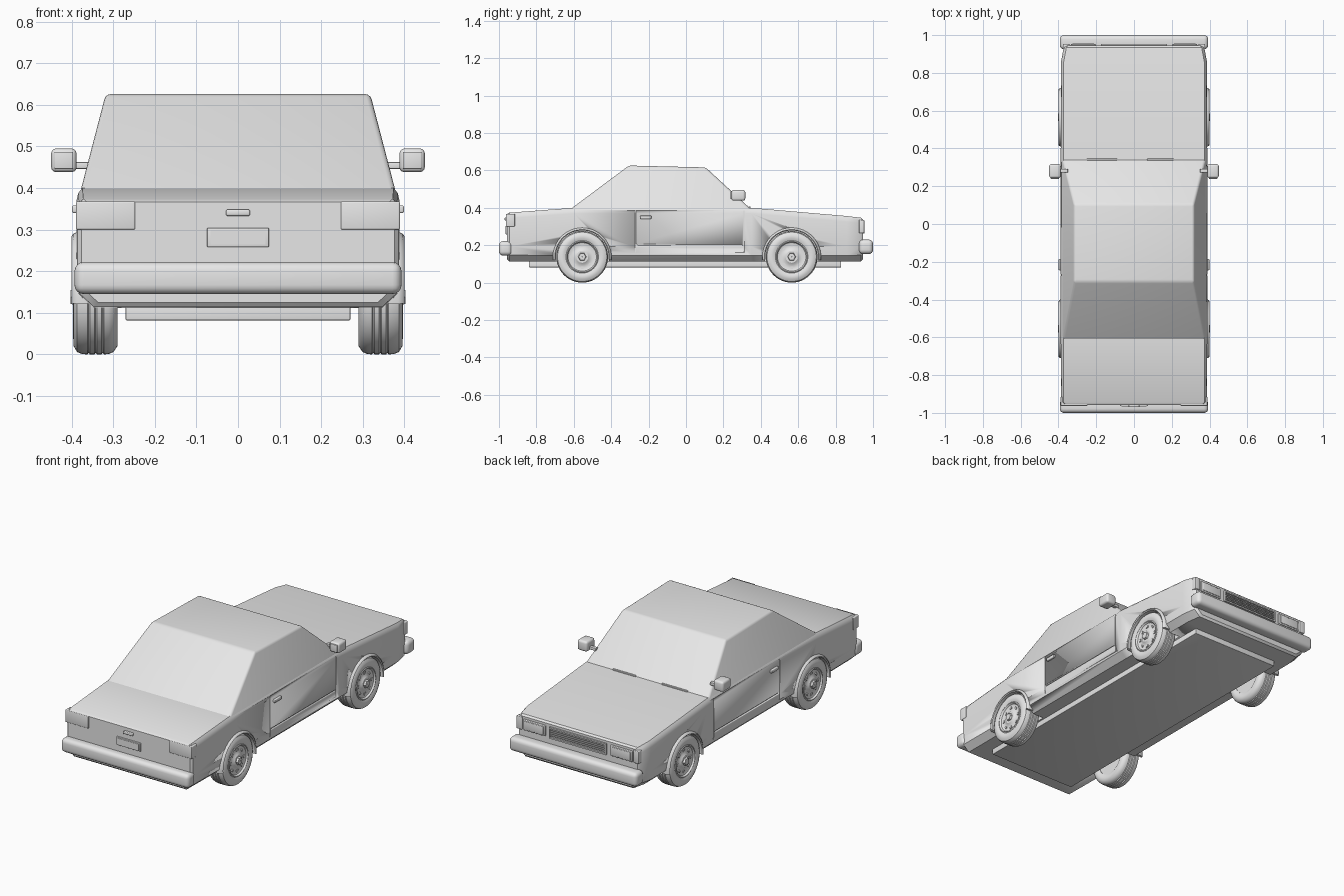
import bpy, bmesh
from math import pi, cos, sin, radians
from mathutils import Matrix

cube = bpy.data.objects.get("Cube")
if cube:
    bpy.data.objects.remove(cube, do_unlink=True)

grey = bpy.data.materials.new("plain_grey")
grey.use_nodes = True
colour = (0.8, 0.8, 0.8, 1)
grey.diffuse_color = colour
grey.node_tree.nodes["Principled BSDF"].inputs["Base Color"].default_value = colour


def finish(name, bm, mirror=False, loc=(0, 0, 0)):
    bmesh.ops.recalc_face_normals(bm, faces=bm.faces[:])
    mesh = bpy.data.meshes.new(name)
    bm.to_mesh(mesh)
    bm.free()
    mesh.materials.append(grey)
    obj = bpy.data.objects.new(name, mesh)
    bpy.context.collection.objects.link(obj)
    obj.location = loc
    bpy.ops.object.select_all(action='DESELECT')
    obj.select_set(True)
    bpy.context.view_layer.objects.active = obj
    bpy.ops.object.shade_smooth_by_angle(angle=radians(35))
    if mirror:
        obj.modifiers.new("Mirror", 'MIRROR').use_mirror_merge = False
    return obj


def add_box(bm, x0, x1, y0, y1, z0, z1):
    centre = Matrix.Translation(((x0 + x1) / 2, (y0 + y1) / 2, (z0 + z1) / 2))
    size = Matrix.Diagonal((abs(x1 - x0), abs(y1 - y0), abs(z1 - z0), 1))
    bmesh.ops.create_cube(bm, size=1, matrix=centre @ size)


def box(name, xs, ys, zs, bevel=0.0, mirror=False, segments=3):
    bm = bmesh.new()
    add_box(bm, *xs, *ys, *zs)
    if bevel:
        bmesh.ops.bevel(bm, geom=bm.edges[:], offset=bevel, segments=segments,
                        profile=0.5, affect='EDGES')
    return finish(name, bm, mirror)


def loft(rings, closed=False):
    bm = bmesh.new()
    loops = [[bm.verts.new(p) for p in ring] for ring in rings]
    n = len(loops[0])
    pairs = list(zip(loops, loops[1:]))
    if closed:
        pairs.append((loops[-1], loops[0]))
    else:
        bm.faces.new(loops[0])
        bm.faces.new(loops[-1])
    for a, b in pairs:
        for i in range(n):
            j = (i + 1) % n
            bm.faces.new((a[i], a[j], b[j], b[i]))
    return bm


def lathe(name, profile, loc, steps=48, start=0.0, sweep=2 * pi):
    # Turn a closed (x, radius) outline about the axle
    full = sweep > 6.28
    count = steps if full else steps + 1
    angles = [start + sweep * i / steps for i in range(count)]
    rings = [[(x, r * cos(a), r * sin(a)) for x, r in profile] for a in angles]
    return finish(name, loft(rings, full), True, loc)


# Lower body: shell lofted along its length
def section(y, top, w, bottom):
    half = [(w - 0.04, bottom), (w - 0.004, bottom + 0.033), (w, bottom + 0.08),
            (w, top - 0.03), (w - 0.004, top - 0.012), (w - 0.014, top)]
    return [(x, y, z) for x, z in half] + [(-x, y, z) for x, z in reversed(half)]


stations = [(-0.957, 0.366, 0.376, 0.125), (-0.945, 0.374, 0.386, 0.114),
            (-0.6, 0.40, 0.388, 0.112), (0.35, 0.40, 0.388, 0.112),
            (0.86, 0.356, 0.386, 0.112), (0.935, 0.347, 0.372, 0.114),
            (0.945, 0.338, 0.364, 0.125)]
body = finish("body_shell", loft([section(*s) for s in stations]))

# Wheel wells and door seams cut from the body
AXLES = {"nose": 0.565, "tail": -0.555}
HUB_Z = 0.138
bm = bmesh.new()
for s in (-1, 1):
    for y in AXLES.values():
        place = Matrix.Translation((s * 0.39, y, HUB_Z)) @ Matrix.Rotation(pi / 2, 4, 'Y')
        bmesh.ops.create_cone(bm, cap_ends=True, segments=48, radius1=0.145,
                              radius2=0.145, depth=0.22, matrix=place)
    for y in (-0.27, 0.31):
        add_box(bm, s * 0.382, s * 0.41, y - 0.002, y + 0.002, 0.16, 0.385)
    add_box(bm, s * 0.382, s * 0.41, -0.26, 0.30, 0.198, 0.204)
cutter = finish("body_cutter", bm)
cutter.hide_render = True
cutter.display_type = 'WIRE'
cut = body.modifiers.new("Cut", 'BOOLEAN')
cut.operation = 'DIFFERENCE'
cut.solver = 'EXACT'
cut.object = cutter
# Bake the cut so that the helper can go
bpy.context.view_layer.objects.active = body
bpy.ops.object.modifier_apply(modifier=cut.name)
bpy.data.objects.remove(cutter, do_unlink=True)

# Cabin: sloped greenhouse with a flat roof
def rect(w, tail, nose, z_tail, z_nose):
    return [(-w, tail, z_tail), (w, tail, z_tail), (w, nose, z_nose), (-w, nose, z_nose)]


bm = loft([rect(0.378, -0.615, 0.345, 0.395, 0.395),
           rect(0.318, -0.305, 0.105, 0.626, 0.616)])
bmesh.ops.bevel(bm, geom=[e for e in bm.edges if max(v.co.z for v in e.verts) > 0.5],
                offset=0.012, segments=3, profile=0.5, affect='EDGES')
finish("cabin", bm)

# Underside tray
box("floor_tray", (-0.27, 0.27), (-0.84, 0.83), (0.082, 0.12), 0.003)

# Bumpers
box("tail_bumper", (-0.393, 0.393), (-1.0, -0.93), (0.145, 0.222), 0.022, segments=4)
box("nose_bumper", (-0.393, 0.393), (0.925, 1.0), (0.153, 0.23), 0.022, segments=4)

# Tail details
box("tail_lamps", (0.247, 0.389), (-0.963, -0.915), (0.30, 0.368), 0.004, True)
box("number_plate", (-0.074, 0.074), (-0.964, -0.95), (0.258, 0.304), 0.002)
box("number_plate_face", (-0.066, 0.066), (-0.966, -0.96), (0.264, 0.298))
box("boot_handle", (-0.029, 0.029), (-0.97, -0.95), (0.333, 0.348), 0.004)

# Nose details
box("headlamps", (0.20, 0.335), (0.935, 0.952), (0.265, 0.325), 0.004, True)
box("headlamp_lenses", (0.21, 0.325), (0.945, 0.955), (0.272, 0.318), 0.002, True)
box("corner_lamps", (0.342, 0.377), (0.925, 0.954), (0.265, 0.335), 0.004, True)
box("grille_top", (-0.175, 0.175), (0.935, 0.954), (0.317, 0.325))
box("grille_bottom", (-0.175, 0.175), (0.935, 0.954), (0.262, 0.27))
box("grille_ends", (0.168, 0.175), (0.935, 0.954), (0.262, 0.325), 0, True)
for i in range(4):
    z = 0.277 + 0.01 * i
    box(f"grille_slat_{i + 1}", (-0.17, 0.17), (0.935, 0.951), (z, z + 0.005))

# Wiper strips below the windscreen
for i, (a, b) in enumerate(((-0.25, -0.09), (0.07, 0.21))):
    box(f"wiper_{i + 1}", (a, b), (0.336, 0.346), (0.395, 0.406), 0.002)

# Door handles and mirrors
box("door_handles", (0.38, 0.399), (-0.245, -0.185), (0.34, 0.358), 0.004, True)
box("mirror_stems", (0.35, 0.40), (0.272, 0.292), (0.446, 0.462), 0.003, True)
box("mirror_housings", (0.388, 0.449), (0.243, 0.317), (0.438, 0.495), 0.012, True)
box("mirror_glass", (0.396, 0.441), (0.239, 0.247), (0.446, 0.487), 0.002, True)

# Wheels and arch lips
tyre = [(0.298, 0.085), (0.290, 0.10), (0.290, 0.118), (0.299, 0.132), (0.311, 0.137)]
for x in (0.325, 0.342, 0.359):
    tyre += [(x - 0.003, 0.138), (x, 0.134), (x + 0.003, 0.138)]
tyre += [(0.375, 0.137), (0.387, 0.132), (0.395, 0.118), (0.396, 0.10), (0.389, 0.085)]
rim = [(0.30, 0.002), (0.30, 0.087), (0.391, 0.087), (0.394, 0.082), (0.385, 0.076),
       (0.380, 0.06), (0.384, 0.042), (0.391, 0.032), (0.391, 0.002)]
nut = [(0.385, 0.002), (0.385, 0.024), (0.402, 0.019), (0.402, 0.002)]
lip = [(0.36, 0.141), (0.396, 0.141), (0.40, 0.146), (0.396, 0.152), (0.385, 0.157),
       (0.36, 0.157)]

for end, y in AXLES.items():
    hub = (0, y, HUB_Z)
    lathe(f"{end}_tyres", tyre, hub)
    lathe(f"{end}_rims", rim, hub)
    lathe(f"{end}_hub_nuts", nut, hub, steps=6)
    lathe(f"{end}_arch_lips", lip, hub, 32, radians(-6), radians(192))
    bm = bmesh.new()
    for i in range(8):
        turn = Matrix.Rotation(i * pi / 4, 4, 'X')
        size = Matrix.Diagonal((0.012, 0.014, 0.012, 1))
        bmesh.ops.create_cube(bm, size=1,
                              matrix=turn @ Matrix.Translation((0.38, 0, 0.058)) @ size)
    finish(f"{end}_rim_studs", bm, True, hub)
